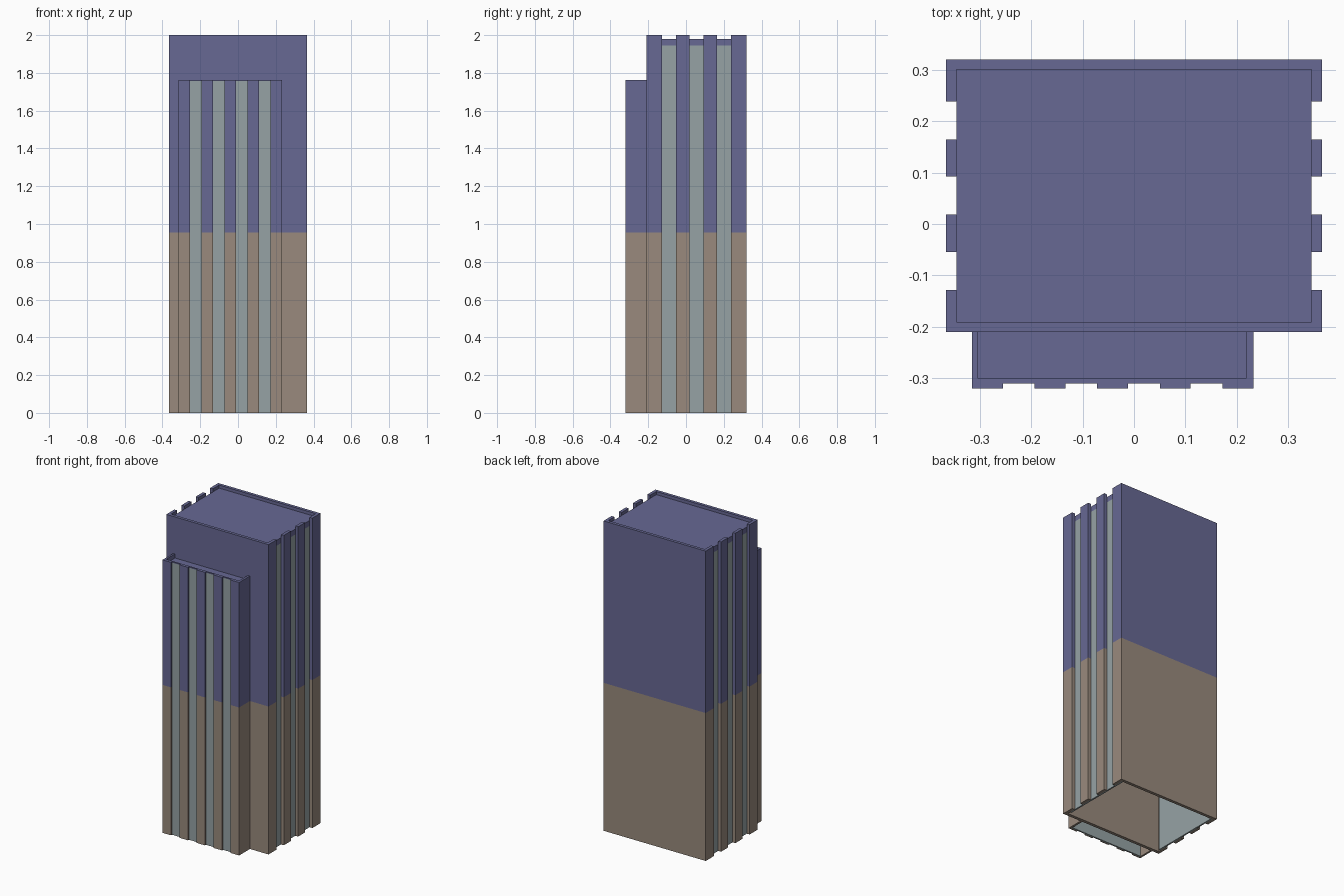
import bpy, bmesh
from mathutils import Matrix, Vector

if "Cube" in bpy.data.objects:
    bpy.data.objects.remove(bpy.data.objects["Cube"])

SPLIT = 0.955  # height where the stone base changes to the blue upper part


def material(name, rgb):
    m = bpy.data.materials.new(name)
    m.diffuse_color = (*rgb, 1.0)
    m.use_nodes = True
    m.node_tree.nodes["Principled BSDF"].inputs["Base Color"].default_value = m.diffuse_color
    return m


STONE = material("brown stone", (0.32, 0.255, 0.205))
BLUE = material("slate blue", (0.136, 0.139, 0.295))
GLASS = material("grey glass", (0.305, 0.365, 0.375))


def build(name, boxes, mats):
    """One object from boxes (x0, x1, y0, y1, z0, z1); two materials are split by height."""
    bm = bmesh.new()
    for x0, x1, y0, y1, z0, z1 in boxes:
        centre = Vector(((x0 + x1) / 2, (y0 + y1) / 2, (z0 + z1) / 2))
        size = Matrix.Diagonal((x1 - x0, y1 - y0, z1 - z0, 1))
        bmesh.ops.create_cube(bm, size=1, matrix=Matrix.Translation(centre) @ size)
    if len(mats) == 2:
        bmesh.ops.bisect_plane(bm, geom=bm.verts[:] + bm.edges[:] + bm.faces[:],
                               plane_co=(0, 0, SPLIT), plane_no=(0, 0, 1))
        for f in bm.faces:
            f.material_index = int(f.calc_center_median().z > SPLIT)
    me = bpy.data.meshes.new(name)
    bm.to_mesh(me)
    bm.free()
    for m in mats:
        me.materials.append(m)
    ob = bpy.data.objects.new(name, me)
    bpy.context.collection.objects.link(ob)
    return ob


def mirrored(boxes):
    return boxes + [(-b[1], -b[0], *b[2:]) for b in boxes]


WALL = [STONE, BLUE]

# Main tower: solid front and back walls rising to the parapet
build("tower_front_and_back_walls",
      [(-0.365, 0.365, -0.21, -0.19, 0, 2), (-0.365, 0.365, 0.30, 0.32, 0, 2)], WALL)

# Side pillars, mirrored left and right
spans = [(-0.19, -0.128), (-0.054, 0.018), (0.092, 0.164), (0.238, 0.30)]
build("tower_side_pillars",
      mirrored([(0.345, 0.365, a, b, 0, 2) for a, b in spans]), WALL)

# Glass sheets behind the pillars, and the roof slab
build("tower_side_glass", mirrored([(0.335, 0.345, -0.17, 0.30, 0, 1.945)]), [GLASS])
build("tower_roof", [(-0.345, 0.345, -0.19, 0.30, 1.945, 1.98)], [BLUE])

# Front wing: side walls
TOP = 1.762
build("wing_side_walls",
      [(-0.315, -0.303, -0.31, -0.21, 0, TOP), (0.218, 0.232, -0.31, -0.21, 0, TOP)], WALL)

# Wing front pillars
build("wing_front_pillars",
      [(-0.315 + i * 0.1217, -0.255 + i * 0.1217, -0.32, -0.31, 0, TOP) for i in range(5)], WALL)

# Wing glass, its coping and the roof
build("wing_front_glass", [(-0.303, 0.218, -0.31, -0.30, 0, TOP - 0.006)], [GLASS])
build("wing_coping", [(-0.303, 0.218, -0.31, -0.30, TOP - 0.006, TOP)], [BLUE])
build("wing_roof", [(-0.303, 0.218, -0.30, -0.21, 1.71, 1.735)], [BLUE])
